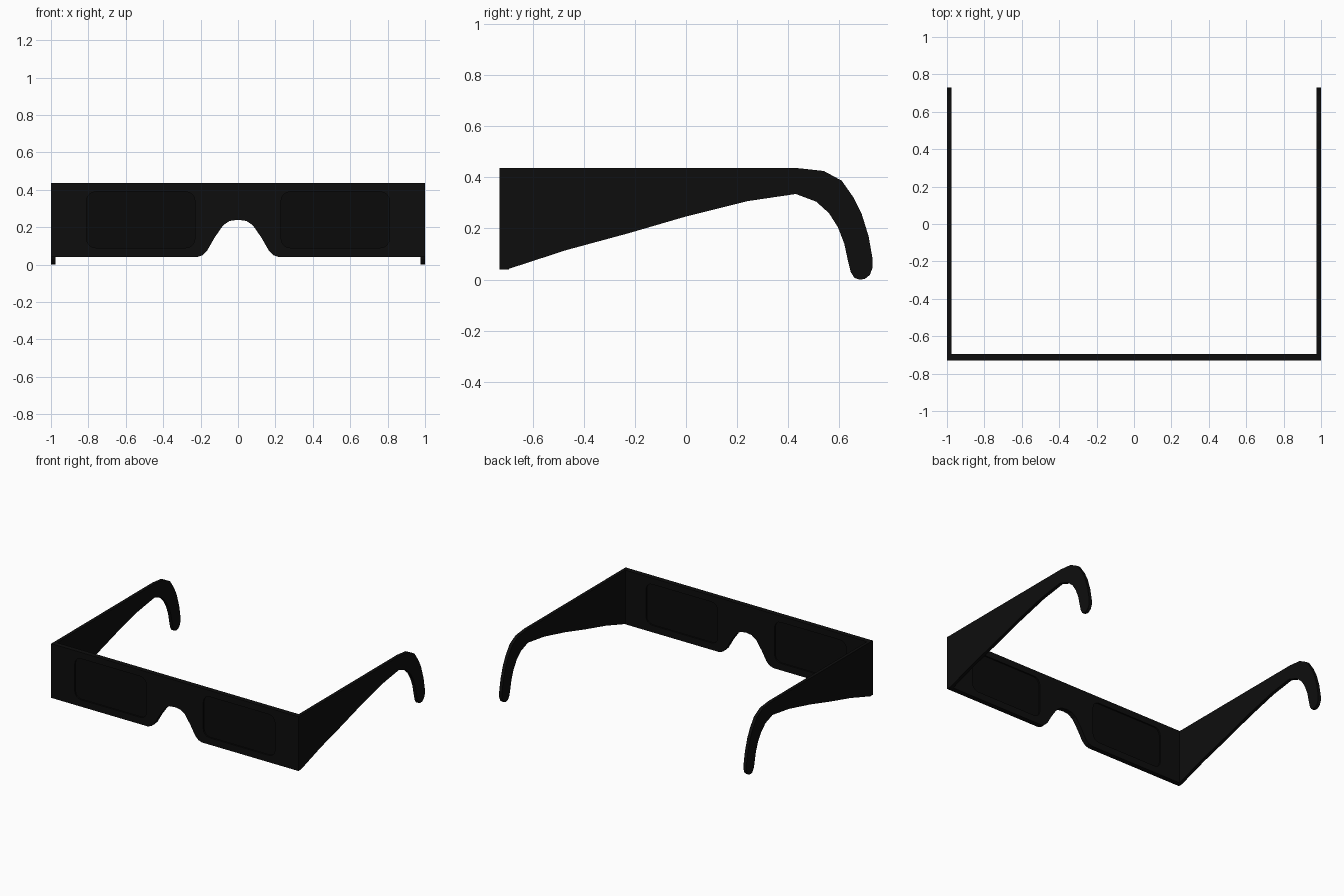
import bpy, bmesh, math
from mathutils import Matrix

if "Cube" in bpy.data.objects:
    bpy.data.objects.remove(bpy.data.objects["Cube"])

card = bpy.data.materials.new("black_card")
card.diffuse_color = (0.004, 0.004, 0.004, 1)
card.use_nodes = True
card.node_tree.nodes["Principled BSDF"].inputs["Base Color"].default_value = card.diffuse_color
film = bpy.data.materials.new("dark_film")
film.diffuse_color = (0.003, 0.003, 0.003, 1)
film.use_nodes = True
film.node_tree.nodes["Principled BSDF"].inputs["Base Color"].default_value = film.diffuse_color


def plate(name, loops, thickness, axes, location, mat):
    """Flat plate from closed outlines; inner outlines become holes."""
    cu = bpy.data.curves.new(name + "_outline", 'CURVE')
    cu.dimensions = '2D'
    cu.fill_mode = 'BOTH'
    cu.extrude = thickness / 2
    for pts in loops:
        sp = cu.splines.new('POLY')
        sp.points.add(len(pts) - 1)
        for p, (u, v) in zip(sp.points, pts):
            p.co = (u, v, 0, 1)
        sp.use_cyclic_u = True
    tmp = bpy.data.objects.new(name + "_tmp", cu)
    bpy.context.collection.objects.link(tmp)
    dg = bpy.context.evaluated_depsgraph_get()
    me = bpy.data.meshes.new_from_object(tmp.evaluated_get(dg))
    bpy.data.objects.remove(tmp)
    me.name = name
    bm = bmesh.new()
    bm.from_mesh(me)
    bmesh.ops.remove_doubles(bm, verts=bm.verts, dist=1e-5)
    bm.transform(Matrix.Translation(location) @ axes)
    bmesh.ops.recalc_face_normals(bm, faces=bm.faces)
    bm.to_mesh(me)
    bm.free()
    me.materials.clear()
    me.materials.append(mat)
    me.shade_flat()
    ob = bpy.data.objects.new(name, me)
    bpy.context.collection.objects.link(ob)
    return ob


def rounded_rect(x0, x1, z0, z1, r, n=4):
    pts = []
    for k, (cx, cz) in enumerate([(x1 - r, z1 - r), (x0 + r, z1 - r),
                                  (x0 + r, z0 + r), (x1 - r, z0 + r)]):
        for i in range(n + 1):
            a = math.pi / 2 * (k + i / n)
            pts.append((cx + r * math.cos(a), cz + r * math.sin(a)))
    return pts


FRONT = Matrix(((1, 0, 0, 0), (0, 0, -1, 0), (0, 1, 0, 0), (0, 0, 0, 1)))  # u=x, v=z
SIDE = Matrix(((0, 0, 1, 0), (1, 0, 0, 0), (0, 1, 0, 0), (0, 0, 0, 1)))    # u=y, v=z
TOP, Y_FRONT, T_FRONT, T_ARM = 0.436, -0.712, 0.036, 0.023

# Front panel with nose notch and two window openings
notch = [(0.22, 0.04), (0.19, 0.05), (0.165, 0.075), (0.125, 0.145),
         (0.08, 0.21), (0.045, 0.234)]
w = 1 - T_ARM
outline = ([(w, TOP), (-w, TOP), (-w, 0.04)] + [(-x, z) for x, z in notch]
           + [(0, 0.24)] + notch[::-1] + [(w, 0.04)])
windows = [rounded_rect(0.23, 0.81, 0.09, 0.39, 0.05),
           rounded_rect(-0.81, -0.23, 0.09, 0.39, 0.05)]
plate("front_panel", [outline] + windows, T_FRONT, FRONT, (0, Y_FRONT, 0), card)

# Film lenses set slightly back inside the openings
for side, win in zip(("right", "left"), windows):
    plate("lens_" + side, [win], 0.016, FRONT, (0, Y_FRONT, 0), film)

# Temple arms with hooked ear ends
arm = [(-0.73, 0.04), (-0.70, 0.04), (-0.47, 0.115), (-0.23, 0.18), (0, 0.247),
       (0.24, 0.307), (0.43, 0.335), (0.51, 0.305), (0.56, 0.26), (0.595, 0.205),
       (0.62, 0.14), (0.635, 0.07), (0.645, 0.03), (0.66, 0.006), (0.68, 0),
       (0.70, 0.002), (0.72, 0.018), (0.73, 0.045), (0.73, 0.085), (0.715, 0.17),
       (0.687, 0.26), (0.657, 0.32), (0.61, 0.387), (0.54, 0.425), (0.44, TOP),
       (-0.73, TOP)]
for side, s in (("right", 1), ("left", -1)):
    plate("arm_" + side, [arm], T_ARM, SIDE, (s * (1 - T_ARM / 2), 0, 0), card)
